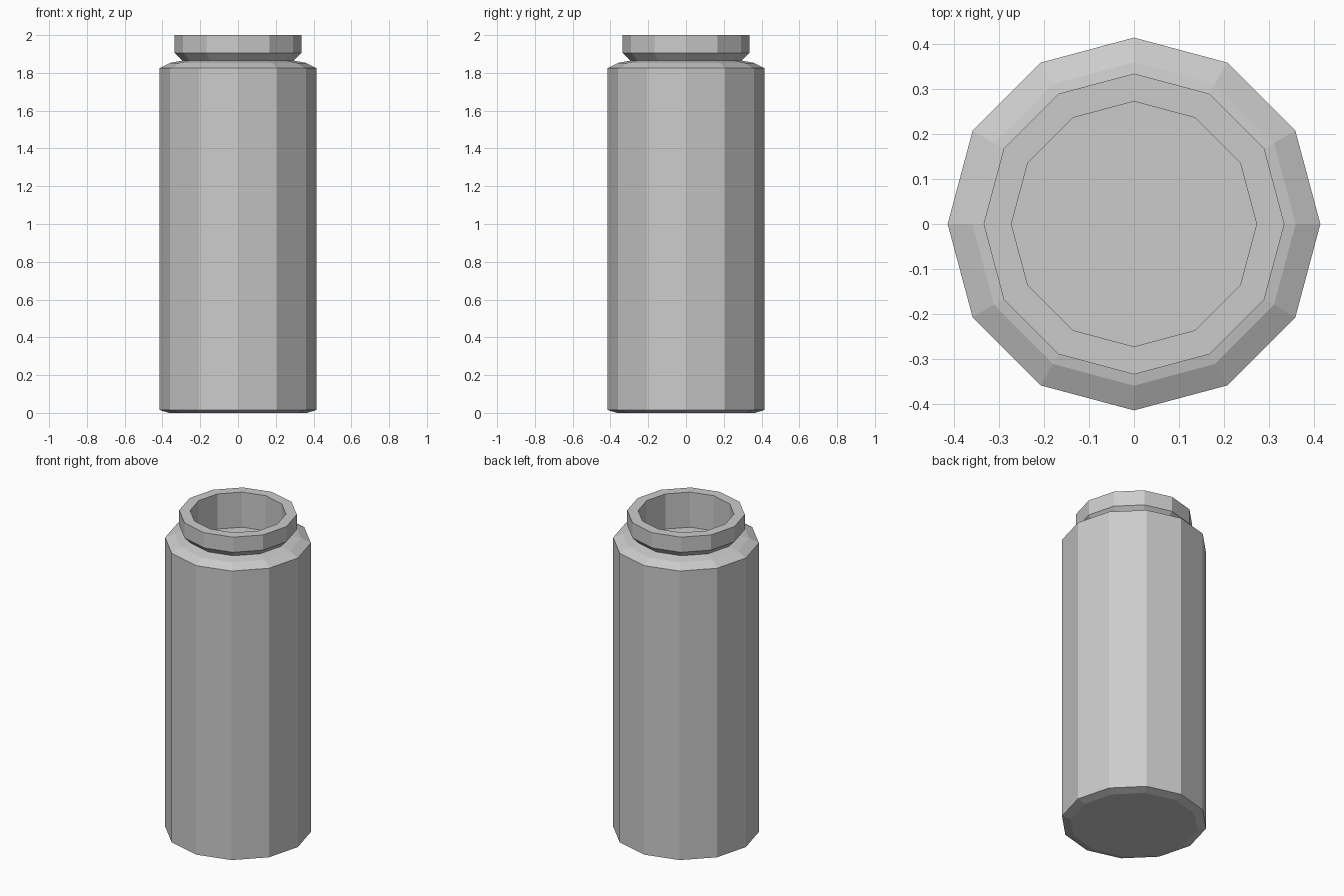
import bpy, bmesh
from math import cos, sin, pi

if "Cube" in bpy.data.objects:
    bpy.data.objects.remove(bpy.data.objects["Cube"])

SIDES = 12


def lathe(name, profile):
    """Revolve (radius, z) points into a closed faceted solid with capped ends."""
    bm = bmesh.new()
    rings = [[bm.verts.new((r * cos(2 * pi * i / SIDES), r * sin(2 * pi * i / SIDES), z))
              for i in range(SIDES)] for r, z in profile]
    for a, b in zip(rings, rings[1:]):
        for i in range(SIDES):
            j = (i + 1) % SIDES
            bm.faces.new((a[i], a[j], b[j], b[i]))
    bm.faces.new(rings[0][::-1])
    bm.faces.new(rings[-1])
    bmesh.ops.recalc_face_normals(bm, faces=bm.faces)
    mesh = bpy.data.meshes.new(name)
    bm.to_mesh(mesh)
    bm.free()
    obj = bpy.data.objects.new(name, mesh)
    bpy.context.collection.objects.link(obj)
    return obj


# Canister: chamfered base, straight body, shoulder, flared collar, recessed mouth
lathe("canister", [
    (0.365, 0.0), (0.415, 0.015),
    (0.415, 1.825), (0.36, 1.853), (0.295, 1.865),
    (0.335, 1.905), (0.335, 2.0),
    (0.273, 2.0), (0.273, 1.78),
])
